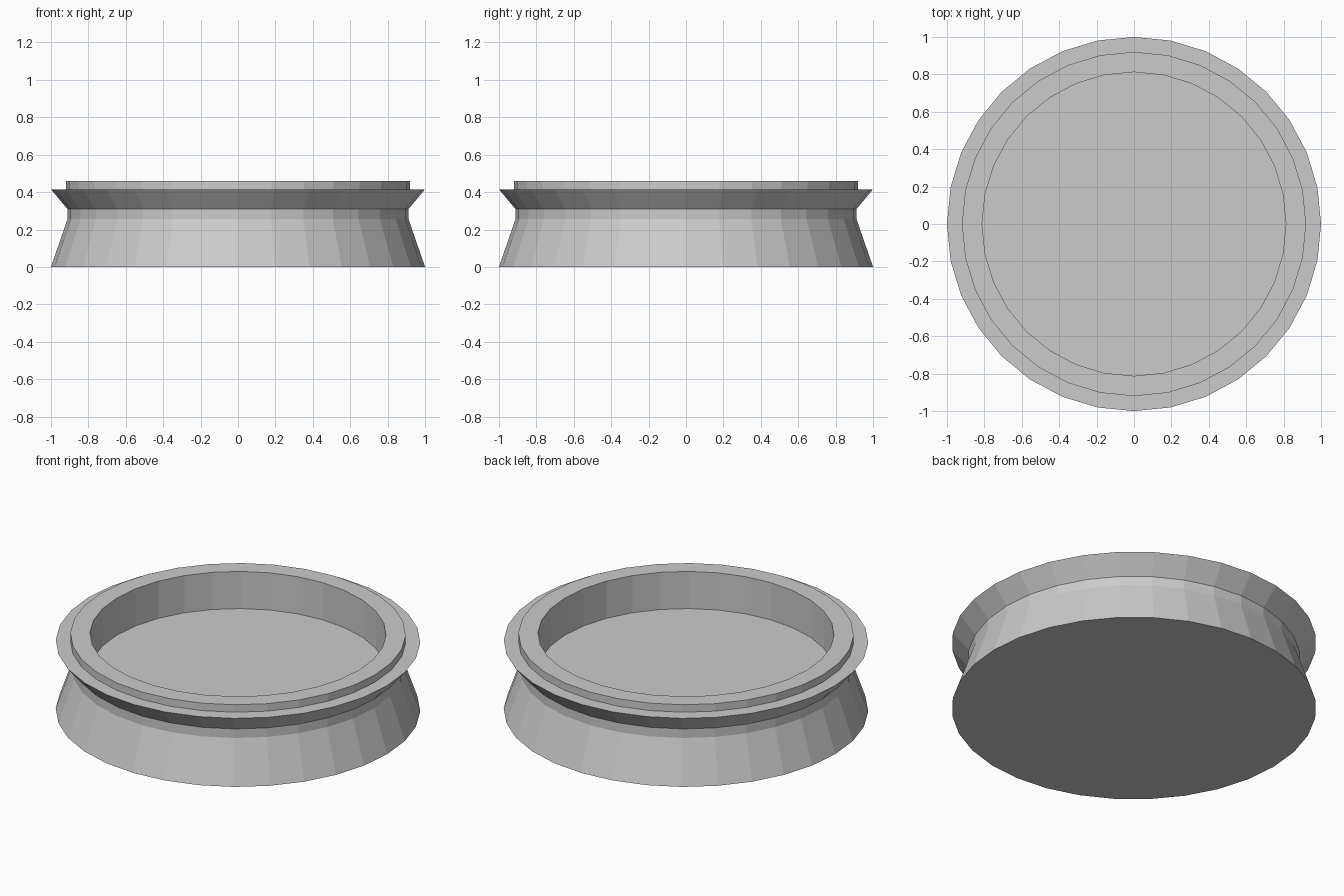
import bpy, bmesh
from math import cos, sin, tau

if "Cube" in bpy.data.objects:
    bpy.data.objects.remove(bpy.data.objects["Cube"])

SIDES = 32


def lathe(name, profile):
    """Revolve (radius, z) points around z; both ends are closed with flat caps."""
    bm = bmesh.new()
    rings = [[bm.verts.new((r * cos(tau * i / SIDES), r * sin(tau * i / SIDES), z))
              for i in range(SIDES)] for r, z in profile]
    for low, high in zip(rings, rings[1:]):
        for i in range(SIDES):
            j = (i + 1) % SIDES
            bm.faces.new((low[i], low[j], high[j], high[i]))
    bm.faces.new(rings[0][::-1])
    bm.faces.new(rings[-1])
    bmesh.ops.recalc_face_normals(bm, faces=bm.faces)
    mesh = bpy.data.meshes.new(name)
    bm.to_mesh(mesh)
    bm.free()
    obj = bpy.data.objects.new(name, mesh)
    bpy.context.collection.objects.link(obj)
    return obj


# Shallow round dish: flared foot, neck, flared flange, raised lip, recessed floor
lathe("round_dish", [
    (1.0, 0.0), (0.912, 0.255), (0.912, 0.31),
    (1.0, 0.415), (0.92, 0.415), (0.92, 0.46),
    (0.812, 0.46), (0.812, 0.235),
])
